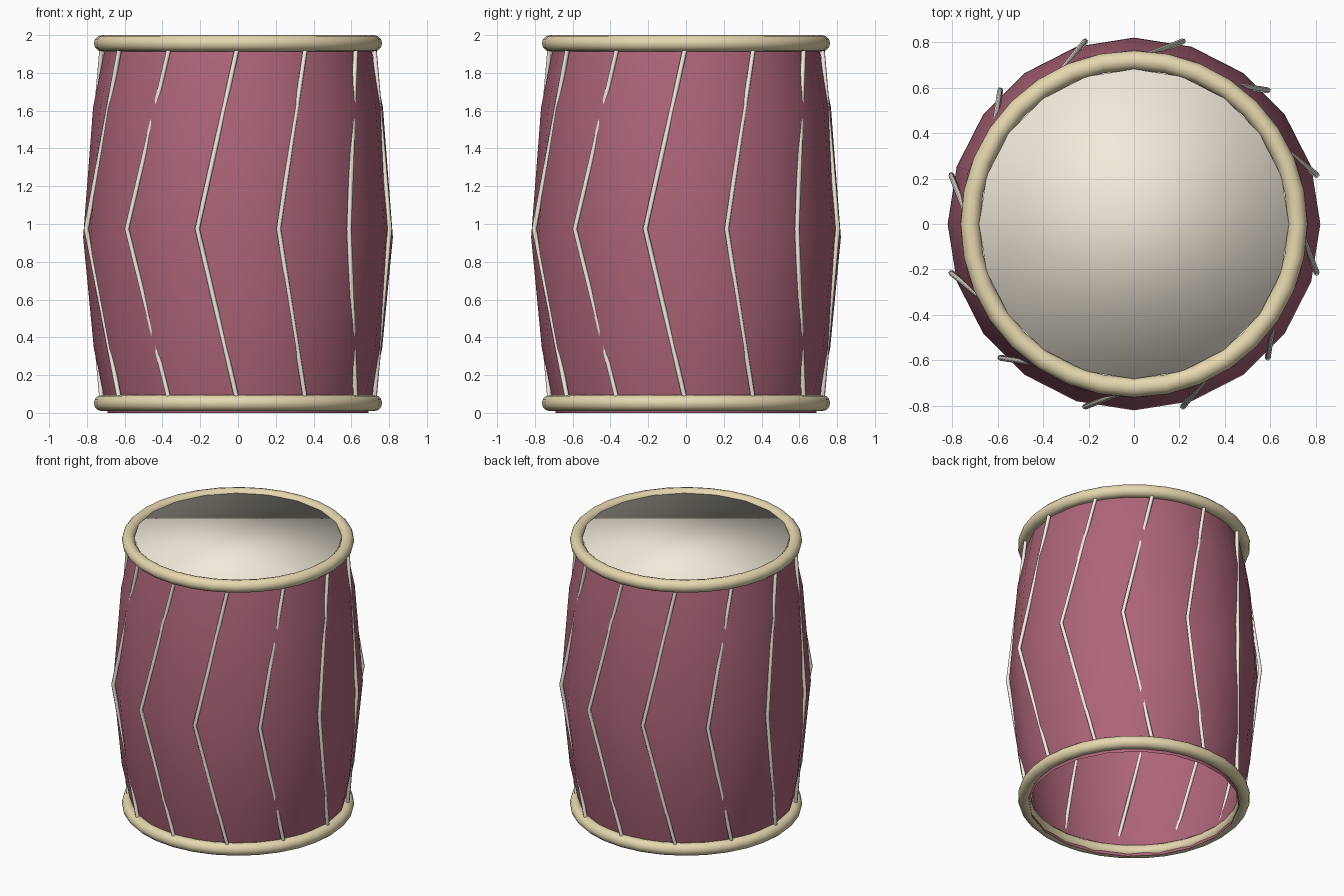
import bpy, bmesh
from math import sin, cos, radians, pi

if "Cube" in bpy.data.objects:
    bpy.data.objects.remove(bpy.data.objects["Cube"])


def material(name, rgb):
    m = bpy.data.materials.new(name)
    m.diffuse_color = (*rgb, 1)
    m.use_nodes = True
    m.node_tree.nodes["Principled BSDF"].inputs["Base Color"].default_value = m.diffuse_color
    return m


RED = material("red_shell", (0.42, 0.13, 0.19))
SKIN = material("drum_skin", (0.89, 0.82, 0.70))
WOOD = material("hoop_tan", (0.79, 0.68, 0.43))
CORD = material("cord_white", (0.89, 0.84, 0.74))


def lathe(name, profile, mat, sides=20, cap=False):
    """Smooth surface of revolution, optionally closed at both end rings."""
    bm = bmesh.new()
    rings = [[bm.verts.new((r * cos(2 * pi * i / sides), r * sin(2 * pi * i / sides), z))
              for i in range(sides)] for r, z in profile]
    for a, b in zip(rings, rings[1:]):
        for i in range(sides):
            j = (i + 1) % sides
            bm.faces.new((a[i], a[j], b[j], b[i]))
    if cap:
        bm.faces.new(rings[-1])
        bm.faces.new(rings[0][::-1])
    for f in bm.faces:
        f.smooth = True
    me = bpy.data.meshes.new(name)
    bm.to_mesh(me)
    bm.free()
    ob = bpy.data.objects.new(name, me)
    ob.data.materials.append(mat)
    bpy.context.collection.objects.link(ob)
    return ob


# Barrel shell, open underneath
lathe("drum_shell", [(0.69, 0.0), (0.763, 0.34), (0.82, 0.93), (0.767, 1.62), (0.70, 1.95)], RED)

# Stretched head, a thin closed disc
lathe("drum_head", [(0.682, 1.935), (0.682, 1.978)], SKIN, cap=True)

# Hoops
for name, z in (("top_hoop", 1.957), ("bottom_hoop", 0.052)):
    bpy.ops.mesh.primitive_torus_add(major_radius=0.72, minor_radius=0.043,
                                     major_segments=32, minor_segments=12, location=(0, 0, z))
    hoop = bpy.context.object
    hoop.name = name
    hoop.data.materials.append(WOOD)
    bpy.ops.object.shade_smooth()

# Tension cords, bent at mid height
for k in range(12):
    a = radians(30 * k)
    cu = bpy.data.curves.new("tension_cord", "CURVE")
    cu.dimensions = "3D"
    cu.bevel_depth = 0.013
    cu.bevel_resolution = 1
    cu.use_fill_caps = True
    sp = cu.splines.new("POLY")
    sp.points.add(2)
    for p, (r, t, z) in zip(sp.points, ((0.72, a, 1.95), (0.832, a - radians(15), 0.975), (0.72, a, 0.05))):
        p.co = (r * cos(t), r * sin(t), z, 1)
    cu.materials.append(CORD)
    bpy.context.collection.objects.link(bpy.data.objects.new(f"tension_cord_{k + 1}", cu))
